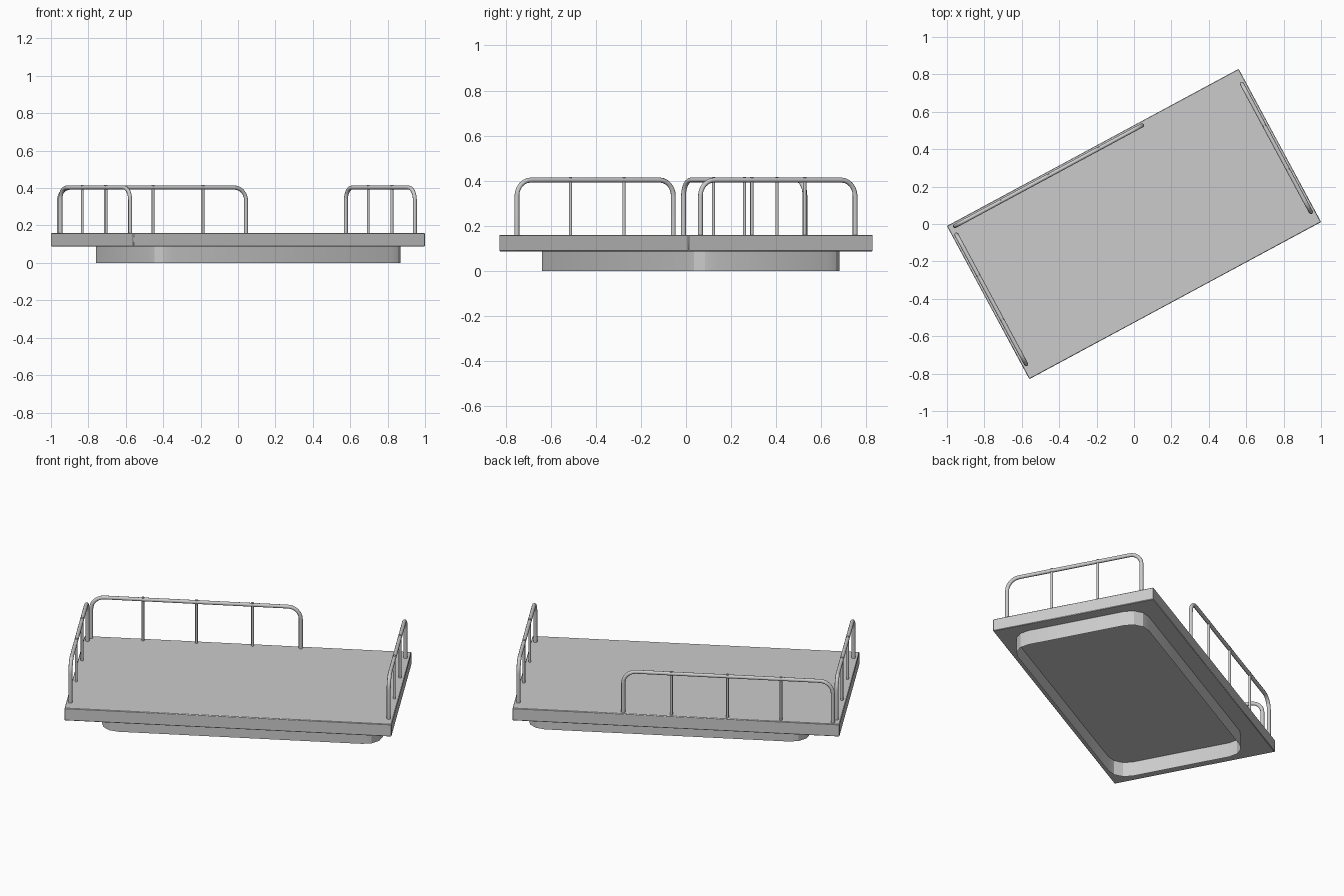
import bpy, bmesh
from math import radians, sin, cos, pi

if "Cube" in bpy.data.objects:
    bpy.data.objects.remove(bpy.data.objects["Cube"])

TURN = radians(28.3)          # whole platform is turned about z
DECK_TOP, DECK_BOTTOM, RAIL_Z = 0.16, 0.087, 0.403
TUBE_R, POST_R, BEND_R = 0.011, 0.0075, 0.07


def finish(obj, angle=35):
    obj.rotation_euler.z = TURN
    bpy.ops.object.select_all(action='DESELECT')
    obj.select_set(True)
    bpy.context.view_layer.objects.active = obj
    bpy.ops.object.shade_smooth_by_angle(angle=radians(angle))


def slab(name, outline, z0, z1, capped=True, angle=35):
    """Extrude a flat outline between two heights, as a solid or an open skirt."""
    bm = bmesh.new()
    low = [bm.verts.new((x, y, z0)) for x, y in outline]
    high = [bm.verts.new((x, y, z1)) for x, y in outline]
    n = len(outline)
    for i in range(n):
        j = (i + 1) % n
        bm.faces.new((low[i], low[j], high[j], high[i]))
    if capped:
        bm.faces.new(low[::-1])
        bm.faces.new(high)
    mesh = bpy.data.meshes.new(name)
    bm.to_mesh(mesh)
    bm.free()
    obj = bpy.data.objects.new(name, mesh)
    bpy.context.collection.objects.link(obj)
    finish(obj, angle)
    return obj


def rounded_rect(cx, cy, hx, hy, r, seg):
    pts = []
    for i, (sx, sy) in enumerate([(1, 1), (-1, 1), (-1, -1), (1, -1)]):
        for k in range(seg + 1):
            a = (i + k / seg) * pi / 2
            pts.append((cx + sx * (hx - r) + r * cos(a),
                        cy + sy * (hy - r) + r * sin(a)))
    return pts


def tube(name, pts, radius):
    """Round pipe along a list of points."""
    cu = bpy.data.curves.new(name, 'CURVE')
    cu.dimensions = '3D'
    cu.bevel_depth = radius
    cu.bevel_resolution = 2
    cu.use_fill_caps = True
    sp = cu.splines.new('POLY')
    sp.points.add(len(pts) - 1)
    for p, co in zip(sp.points, pts):
        p.co = (*co, 1)
    obj = bpy.data.objects.new(name, cu)
    bpy.context.collection.objects.link(obj)
    bpy.ops.object.select_all(action='DESELECT')
    obj.select_set(True)
    bpy.context.view_layer.objects.active = obj
    bpy.ops.object.convert(target='MESH')
    finish(bpy.context.view_layer.objects.active, 50)


def railing(name, place, start, end, posts):
    """Hoop with two rounded bends plus thin posts; place(t) gives x, y."""
    foot = DECK_TOP - 0.002
    prof = [(start, foot)]
    for centre, first in ((start + BEND_R, pi), (end - BEND_R, pi / 2)):
        for k in range(7):
            a = first - k * pi / 12
            prof.append((centre + BEND_R * cos(a), RAIL_Z - BEND_R + BEND_R * sin(a)))
    prof.append((end, foot))
    tube(name + "_hoop", [(*place(t), z) for t, z in prof], TUBE_R)
    for i, t in enumerate(posts):
        tube(f"{name}_post_{i + 1}",
             [(*place(t), foot), (*place(t), RAIL_Z + 0.013)], POST_R)


# Base skirt: open underneath, rounded corners, slightly off centre
slab("base_skirt", rounded_rect(0.058, -0.008, 0.761, 0.38, 0.1, 3),
     0, DECK_BOTTOM, capped=False, angle=29)

# Deck with a tiny edge bevel
deck = slab("deck", [(-0.886, -0.465), (0.886, -0.465), (0.886, 0.465), (-0.886, 0.465)],
            DECK_BOTTOM, DECK_TOP)
bev = deck.modifiers.new("edge_bevel", 'BEVEL')
bev.width, bev.segments = 0.003, 1

# Railings: both short ends and part of the back long side
railing("right_rail", lambda t: (0.863, t), -0.392, 0.387, (-0.133, 0.133))
railing("left_rail", lambda t: (-0.863, t), -0.387, 0.401, (-0.117, 0.152))
railing("back_rail", lambda t: (t, 0.444), -0.848, 0.288, (-0.567, -0.277, 0.027))
